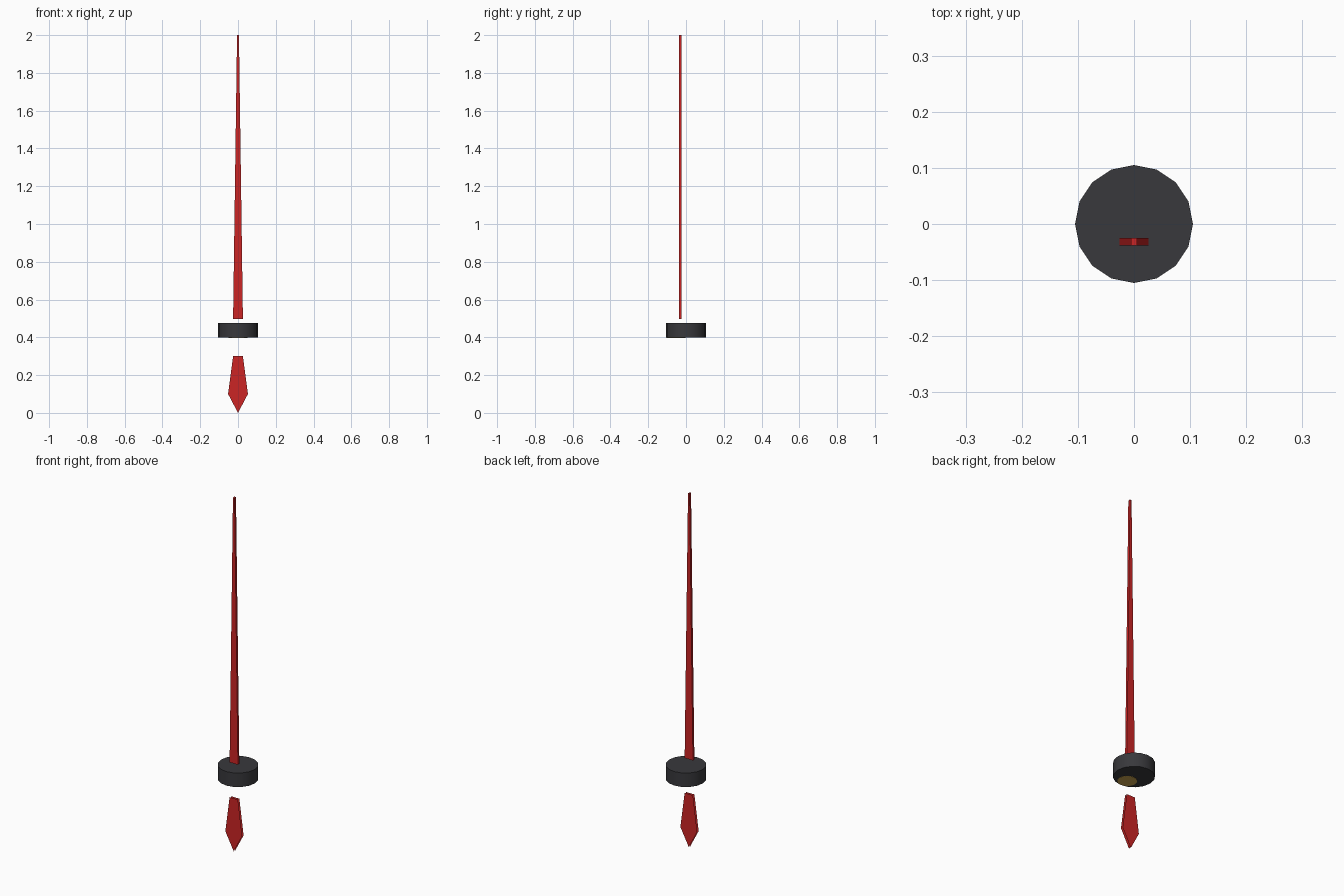
import bpy, bmesh
from mathutils import Matrix, Vector

if "Cube" in bpy.data.objects:
    bpy.data.objects.remove(bpy.data.objects["Cube"])


def material(name, rgb):
    m = bpy.data.materials.new(name)
    m.diffuse_color = (*rgb, 1)
    m.use_nodes = True
    m.node_tree.nodes["Principled BSDF"].inputs["Base Color"].default_value = m.diffuse_color
    return m


RED = material("red", (0.6, 0.018, 0.018))
DARK = material("dark", (0.04, 0.04, 0.045))
GOLD = material("gold", (0.6, 0.38, 0.08))

HAND_Y, HALF_T = -0.0315, 0.0065


def add_object(name, bm, mat):
    mesh = bpy.data.meshes.new(name)
    bm.to_mesh(mesh)
    bm.free()
    mesh.materials.append(mat)
    ob = bpy.data.objects.new(name, mesh)
    bpy.context.collection.objects.link(ob)
    return ob


def plate(name, half_outline, closed):
    """Mirrored (x, z) outline as front and back faces, optionally with a rim."""
    outline = half_outline + [(-x, z) for x, z in reversed(half_outline) if x > 0]
    bm = bmesh.new()
    front, back = ([bm.verts.new((x, HAND_Y + s * HALF_T, z)) for x, z in outline]
                   for s in (-1, 1))
    bm.faces.new(front)
    bm.faces.new(back[::-1])
    if closed:
        n = len(outline)
        for i in range(n):
            j = (i + 1) % n
            bm.faces.new((front[i], back[i], back[j], front[j]))
        bmesh.ops.recalc_face_normals(bm, faces=bm.faces)
    return add_object(name, bm, RED)


def disc(name, radius, y, z0, z1, mat):
    bm = bmesh.new()
    bmesh.ops.create_cone(bm, cap_ends=True, segments=16, radius1=radius, radius2=radius,
                          depth=z1 - z0,
                          matrix=Matrix.Translation(Vector((0, y, (z0 + z1) / 2))))
    ob = add_object(name, bm, mat)
    bpy.ops.object.select_all(action='DESELECT')
    ob.select_set(True)
    bpy.context.view_layer.objects.active = ob
    bpy.ops.object.shade_smooth_by_angle()
    return ob


# Long tapering hand
plate("hand_blade", [(0.026, 0.497), (0.005, 2.0)], True)

# Pointed tail: front and back sheets with an open rim
plate("hand_tail", [(0, 0), (0.0525, 0.1), (0.026, 0.3)], False)

# Hub with a small gold cap let into its underside
disc("hub", 0.105, 0, 0.398, 0.477, DARK)
disc("hub_cap", 0.05, -0.0525, 0.3965, 0.45, GOLD)
